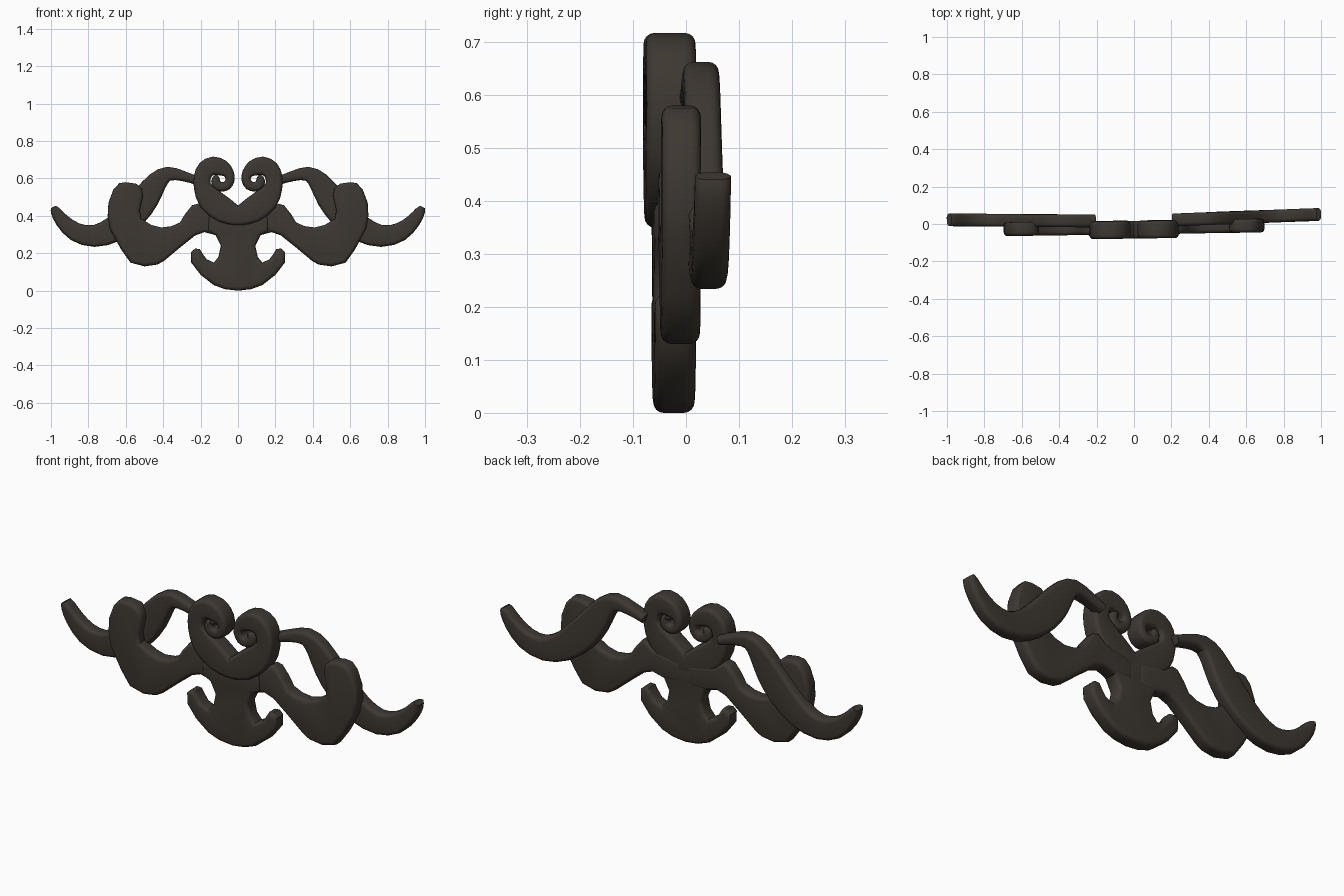
import bpy, bmesh, math
from mathutils import Vector

if "Cube" in bpy.data.objects:
    bpy.data.objects.remove(bpy.data.objects["Cube"])

YAW = 0.0145   # whole ornament is turned slightly
ROUND = 0.02   # edge rounding

mat = bpy.data.materials.new("dark bronze")
mat.diffuse_color = (0.047, 0.039, 0.031, 1)
mat.use_nodes = True
mat.node_tree.nodes["Principled BSDF"].inputs["Base Color"].default_value = mat.diffuse_color


def profile(half):
    """Rounded edge from back to front as (inset, depth) pairs."""
    arc = [(ROUND * (1 - math.cos(a)), half - ROUND + ROUND * math.sin(a))
           for a in (math.pi / 2 * i / 4 for i in range(5))]
    return [(i, y) for i, y in reversed(arc)] + [(i, -y) for i, y in arc]


def skin(bm, rings):
    """Join closed rings of points and cap both ends."""
    vs = [[bm.verts.new(p) for p in r] for r in rings]
    n = len(vs[0])
    for a, b in zip(vs, vs[1:]):
        for i in range(n):
            j = (i + 1) % n
            bm.faces.new((a[i], a[j], b[j], b[i]))
    bm.faces.new(vs[0])
    bm.faces.new(vs[-1])


def finish(name, bm):
    bmesh.ops.recalc_face_normals(bm, faces=bm.faces)
    me = bpy.data.meshes.new(name)
    bm.to_mesh(me)
    bm.free()
    me.materials.append(mat)
    ob = bpy.data.objects.new(name, me)
    bpy.context.collection.objects.link(ob)
    ob.rotation_euler.z = YAW
    bpy.ops.object.select_all(action='DESELECT')
    ob.select_set(True)
    bpy.context.view_layer.objects.active = ob
    bpy.ops.object.shade_smooth_by_angle(angle=math.radians(40))


def slab(name, outline, y0, half, sides):
    """Flat shape with rounded edges from a front outline."""
    pts = [Vector(p) for p in outline]
    n = len(pts)
    area = sum(pts[i - 1].cross(pts[i]) for i in range(n))
    sign = 1 if area > 0 else -1
    inward = []
    for i in range(n):
        d1 = (pts[i] - pts[i - 1]).normalized()
        d2 = (pts[(i + 1) % n] - pts[i]).normalized()
        m = Vector((-d1.y - d2.y, d1.x + d2.x)).normalized() * sign
        k = max(0.6, m.dot(Vector((-d1.y, d1.x)) * sign))
        inward.append(m / k)
    bm = bmesh.new()
    for s in sides:
        skin(bm, [[(s * (p.x + m.x * ins), y0 + y, p.y + m.y * ins)
                   for p, m in zip(pts, inward)] for ins, y in profile(half)])
    finish(name, bm)


def catmull(pts, sub):
    P = [Vector(p) for p in pts]
    P = [2 * P[0] - P[1]] + P + [2 * P[-1] - P[-2]]
    out = []
    for a, b, c, d in zip(P, P[1:], P[2:], P[3:]):
        for k in range(sub):
            t = k / sub
            out.append(0.5 * (2 * b + (c - a) * t + (2 * a - 5 * b + 4 * c - d) * t * t
                              + (3 * b - a - 3 * c + d) * t ** 3))
    return out + [P[-2]]


def ribbon(name, path, y0, half, slope=0.0, sub=2):
    """Mirrored pair of swept bars; path holds x, z, half width."""
    pts = catmull(path, sub)
    bm = bmesh.new()
    for s in (1, -1):
        rings = []
        for i, p in enumerate(pts):
            d = pts[min(i + 1, len(pts) - 1)] - pts[max(i - 1, 0)]
            nrm = Vector((-d.y, d.x)).normalized()
            prof = profile(half)
            sec = [(max(p.z - ins, 0.002), y) for ins, y in prof]
            sec += [(-w, y) for w, y in reversed(sec)]
            rings.append([(s * (p.x + nrm.x * w), y0 + y + slope * p.x, p.y + nrm.y * w)
                          for w, y in sec])
        skin(bm, rings)
    finish(name, bm)


# Long S-shaped arms at the back
ribbon("outer_arms", [
    (0.21, 0.585, 0.022), (0.29, 0.612, 0.027), (0.37, 0.625, 0.038),
    (0.43, 0.585, 0.055), (0.49, 0.50, 0.072), (0.56, 0.415, 0.078),
    (0.66, 0.33, 0.07), (0.77, 0.292, 0.058), (0.87, 0.315, 0.05),
    (0.94, 0.375, 0.038), (0.975, 0.425, 0.027), (0.988, 0.447, 0.014)],
    0.014, 0.034, slope=0.023)

# Heart-shaped pair of curls in front
ribbon("heart_curls", [
    (-0.03, 0.402, 0.05), (0.0, 0.398, 0.05), (0.075, 0.43, 0.068),
    (0.152, 0.49, 0.066), (0.19, 0.555, 0.047), (0.191, 0.607, 0.045),
    (0.172, 0.648, 0.048), (0.13, 0.668, 0.049), (0.083, 0.655, 0.043),
    (0.05, 0.627, 0.029), (0.043, 0.592, 0.024), (0.06, 0.563, 0.025),
    (0.09, 0.555, 0.025), (0.118, 0.572, 0.026), (0.116, 0.60, 0.021),
    (0.105, 0.61, 0.012)],
    -0.031, 0.047)

# Curved wings
slab("wings", [
    (0.02, 0.30), (0.12, 0.297), (0.18, 0.313), (0.23, 0.295), (0.305, 0.235),
    (0.395, 0.16), (0.43, 0.14), (0.50, 0.13), (0.575, 0.15), (0.625, 0.22),
    (0.685, 0.33), (0.697, 0.40), (0.693, 0.47), (0.667, 0.54), (0.635, 0.575),
    (0.60, 0.58), (0.545, 0.572), (0.515, 0.545), (0.508, 0.505), (0.525, 0.43),
    (0.518, 0.385), (0.465, 0.352), (0.41, 0.338), (0.355, 0.345), (0.31, 0.365),
    (0.283, 0.41), (0.245, 0.457), (0.215, 0.465), (0.17, 0.43), (0.02, 0.40)],
    -0.018, 0.037, (1, -1))

# Stem with anchor-shaped foot
half_outline = [
    (0.07, 0.008), (0.13, 0.03), (0.20, 0.085), (0.25, 0.15), (0.252, 0.205),
    (0.23, 0.225), (0.205, 0.223), (0.188, 0.195), (0.168, 0.168), (0.13, 0.15),
    (0.105, 0.18), (0.092, 0.24), (0.12, 0.297), (0.165, 0.32), (0.16, 0.40)]
slab("anchor_stem",
     [(0, 0.0)] + half_outline + [(0, 0.40)] + [(-x, z) for x, z in reversed(half_outline)],
     -0.023, 0.039, (1,))
